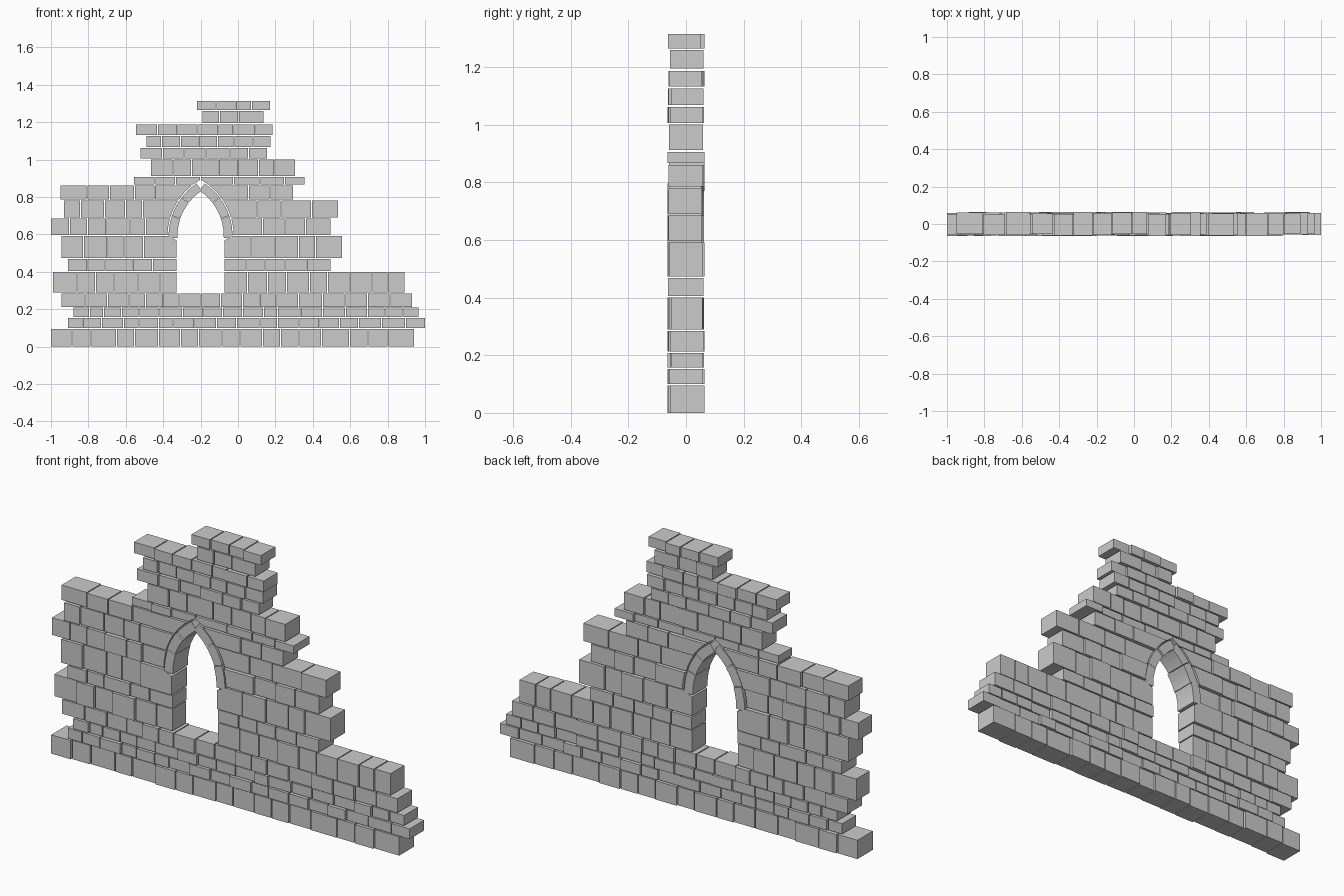
import bpy, bmesh, math, random

if "Cube" in bpy.data.objects:
    bpy.data.objects.remove(bpy.data.objects["Cube"])

random.seed(7)
CX, SPRING, HALF = -0.2, 0.59, 0.124      # window axis, arch springing height, half width
R_IN = (HALF**2 + 0.24**2) / (2 * HALF)   # pointed arch radius
R_OUT = R_IN + 0.047
OFF = R_IN - HALF                         # arc centre offset past the axis
GAP = 0.005


def prism(bm, pts, y0, y1):
    """Extrude an x-z outline from y0 to y1."""
    a = [bm.verts.new((x, y0, z)) for x, z in pts]
    b = [bm.verts.new((x, y1, z)) for x, z in pts]
    n = len(pts)
    bm.faces.new(a)
    bm.faces.new(b[::-1])
    for i in range(n):
        j = (i + 1) % n
        bm.faces.new((a[j], a[i], b[i], b[j]))


def finish(bm, name):
    bmesh.ops.recalc_face_normals(bm, faces=bm.faces)
    me = bpy.data.meshes.new(name)
    bm.to_mesh(me)
    bm.free()
    bpy.context.collection.objects.link(bpy.data.objects.new(name, me))


def opening(z):
    """Half width of the hole in the masonry at height z."""
    if z < SPRING:
        return HALF + 0.004
    r = R_OUT + 0.006
    return max(0.002, math.sqrt(max(0, r * r - (z - SPRING)**2)) - OFF)


def depth():
    return random.uniform(0.052, 0.064), random.uniform(0.052, 0.064)


def stones(bm, z0, z1, xa, xb, n, cut=0):
    """Lay n stones from xa to xb; cut = +1/-1 shapes the right/left end to the opening."""
    w = [random.uniform(0.75, 1.3) for _ in range(n)]
    x = xa
    for i in range(n):
        x1 = x + w[i] / sum(w) * (xb - xa)
        zs = [z0, z1]
        left, right = [x, x], [x1, x1]
        if i < n - 1:
            right = [x1 - GAP] * 2
        if (cut == 1 and i == n - 1) or (cut == -1 and i == 0):
            zs = [z0 + (z1 - z0) * k / 5 for k in range(6)]
            edge = [CX - cut * opening(z) for z in zs]
            left, right = ([x] * 6, edge) if cut == 1 else (edge, [right[0]] * 6)
        d = depth()
        prism(bm, list(zip(left, zs)) + list(zip(right, zs))[::-1], -d[0], d[1])
        x = x1


# Courses: bottom, top, left end, right end, stones left of window, stones right (0 = unbroken)
courses = [
    (0.000, 0.095, -1.000, 0.940, 17, 0),
    (0.100, 0.152, -0.910, 1.000, 18, 0),
    (0.157, 0.208, -0.880, 0.965, 18, 0),
    (0.213, 0.285, -0.945, 0.930, 17, 0),
    (0.290, 0.400, -0.990, 0.890, 6, 9),
    (0.405, 0.468, -0.910, 0.495, 5, 5),
    (0.474, 0.592, -0.945, 0.557, 5, 5),
    (0.598, 0.685, -1.000, 0.495, 6, 4),
    (0.691, 0.780, -0.930, 0.535, 5, 4),
    (0.786, 0.861, -0.950, 0.295, 5, 3),
    (0.867, 0.906, -0.555, 0.355, 3, 4),
    (0.912, 1.000, -0.465, 0.305, 7, 0),
    (1.006, 1.062, -0.520, 0.155, 6, 0),
    (1.068, 1.126, -0.490, 0.175, 7, 0),
    (1.132, 1.187, -0.545, 0.185, 7, 0),
    (1.195, 1.259, -0.190, 0.135, 3, 0),
    (1.265, 1.314, -0.220, 0.172, 4, 0),
]
for i, (z0, z1, xa, xb, nl, nr) in enumerate(courses):
    bm = bmesh.new()
    if nr:
        # keep joints clear of the widest part of the opening
        h = max(opening(z0), opening(z1))
        stones(bm, z0, z1, xa, CX - h, nl, 1)
        stones(bm, z0, z1, CX + h, xb, nr, -1)
    else:
        stones(bm, z0, z1, xa, xb, nl)
    finish(bm, f"stone_course_{i + 1:02d}")

# Pointed window arch: three curved stones per side
for side, name in ((-1, "left"), (1, "right")):
    bm = bmesh.new()
    total = math.asin(0.24 / R_IN) + 0.03
    for k in range(3):
        a0 = total * k / 3 - (0.03 if k == 0 else 0)
        a1 = total * (k + 1) / 3 - 0.008
        arc = [a0 + (a1 - a0) * t / 4 for t in range(5)]
        pts = [(CX + side * (r * math.cos(a) - OFF), SPRING + r * math.sin(a))
               for r, seq in ((R_IN, arc), (R_OUT, arc[::-1])) for a in seq]
        d = depth()
        prism(bm, pts, -d[0], d[1])
    finish(bm, f"window_arch_{name}")
